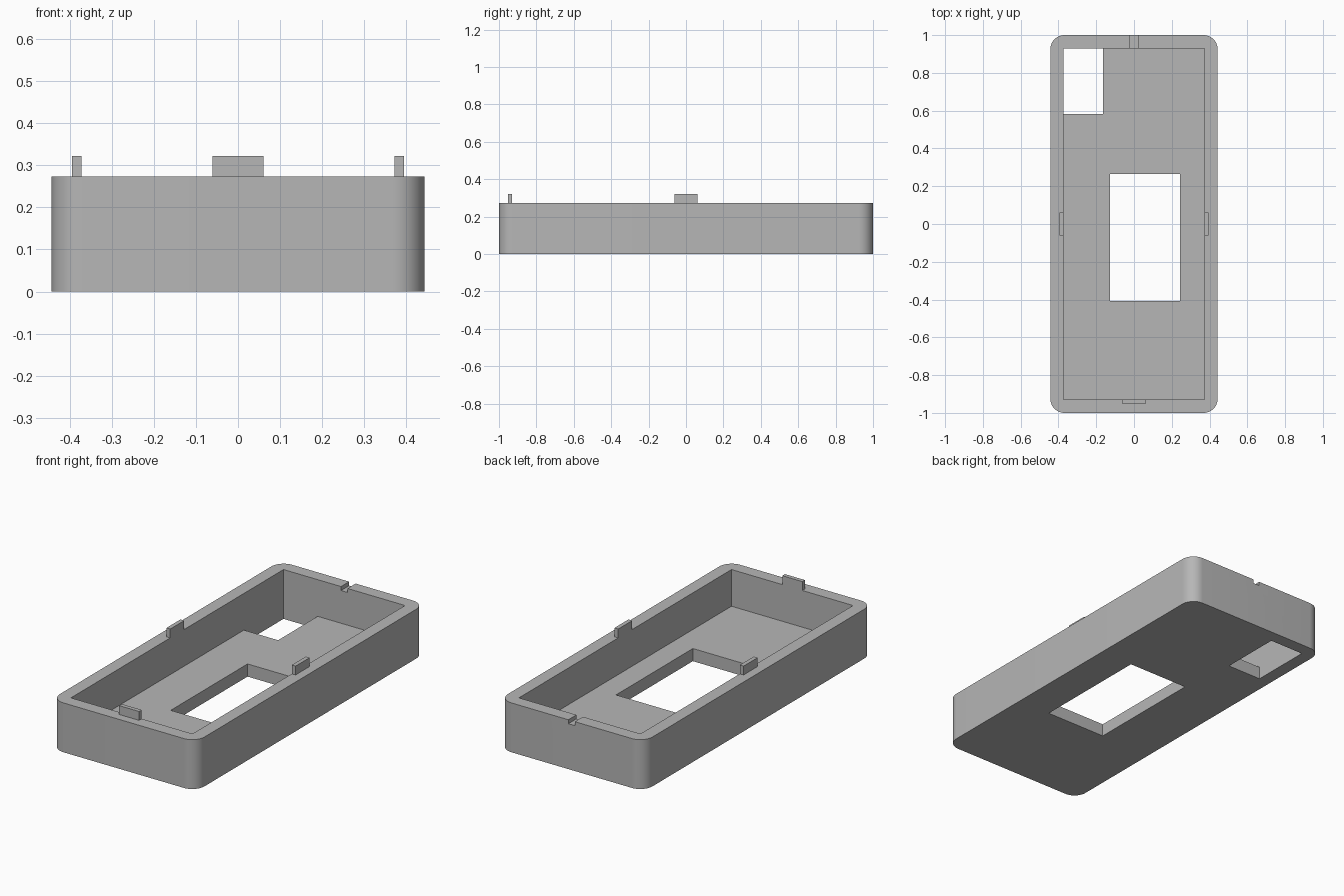
import bpy, bmesh, math

if "Cube" in bpy.data.objects:
    bpy.data.objects.remove(bpy.data.objects["Cube"])

HX, HY, H = 0.443, 1.0, 0.273      # half width, half length, wall height
IX, IY = 0.372, 0.929              # cavity half sizes
FLOOR, R = 0.07, 0.075             # floor thickness, corner radius
TAB_T, TAB_W, TAB_TOP = 0.023, 0.061, 0.322

grey = bpy.data.materials.new("matte grey")
grey.diffuse_color = (0.47, 0.47, 0.47, 1)
grey.use_nodes = True
grey.node_tree.nodes["Principled BSDF"].inputs["Base Color"].default_value = grey.diffuse_color


def prism(name, outline, z0, z1):
    """Extrude a counter-clockwise outline from z0 to z1."""
    bm = bmesh.new()
    low = [bm.verts.new((x, y, z0)) for x, y in outline]
    top = [bm.verts.new((x, y, z1)) for x, y in outline]
    bm.faces.new(low[::-1])
    bm.faces.new(top)
    n = len(outline)
    for i in range(n):
        j = (i + 1) % n
        bm.faces.new((low[i], low[j], top[j], top[i]))
    mesh = bpy.data.meshes.new(name)
    bm.to_mesh(mesh)
    bm.free()
    mesh.materials.append(grey)
    obj = bpy.data.objects.new(name, mesh)
    bpy.context.collection.objects.link(obj)
    return obj


def box(name, x0, x1, y0, y1, z0, z1):
    return prism(name, [(x0, y0), (x1, y0), (x1, y1), (x0, y1)], z0, z1)


def rounded_outline(hx, hy, r, seg=12):
    pts = []
    for q, (sx, sy) in enumerate([(1, 1), (-1, 1), (-1, -1), (1, -1)]):
        for k in range(seg + 1):
            a = math.pi / 2 * (q + k / seg)
            pts.append((sx * (hx - r) + r * math.cos(a),
                        sy * (hy - r) + r * math.sin(a)))
    return pts


# Tray body with rounded vertical corners
tray = prism("tray", rounded_outline(HX, HY, R), 0, H)

# Cavity, floor openings and cable notch in the back rim
cutters = [
    box("cavity_cutter", -IX, IX, -IY, IY, FLOOR, 0.5),
    box("window_cutter", -0.127, 0.243, -0.407, 0.265, -0.1, 0.15),
    box("corner_opening_cutter", -IX, -0.163, 0.583, IY, -0.1, 0.15),
    box("notch_cutter", -0.02, 0.02, 0.85, 1.1, H - 0.022, 0.5),
]
bpy.context.view_layer.objects.active = tray
for c in cutters:
    c.hide_render = True
    mod = tray.modifiers.new(c.name, 'BOOLEAN')
    mod.operation = 'DIFFERENCE'
    mod.solver = 'EXACT'
    mod.object = c
    bpy.ops.object.modifier_apply(modifier=mod.name)
    bpy.data.objects.remove(c)

# Smooth corners, sharp edges elsewhere
bpy.ops.object.select_all(action='DESELECT')
tray.select_set(True)
bpy.ops.object.shade_smooth_by_angle(angle=math.radians(30))

# Locating tabs standing on the rim, flush with the cavity walls
box("left_tab", -IX - TAB_T, -IX, -TAB_W, TAB_W, H, TAB_TOP)
box("right_tab", IX, IX + TAB_T, -TAB_W, TAB_W, H, TAB_TOP)
box("front_tab", -TAB_W, TAB_W, -IY - TAB_T, -IY, H, TAB_TOP)
